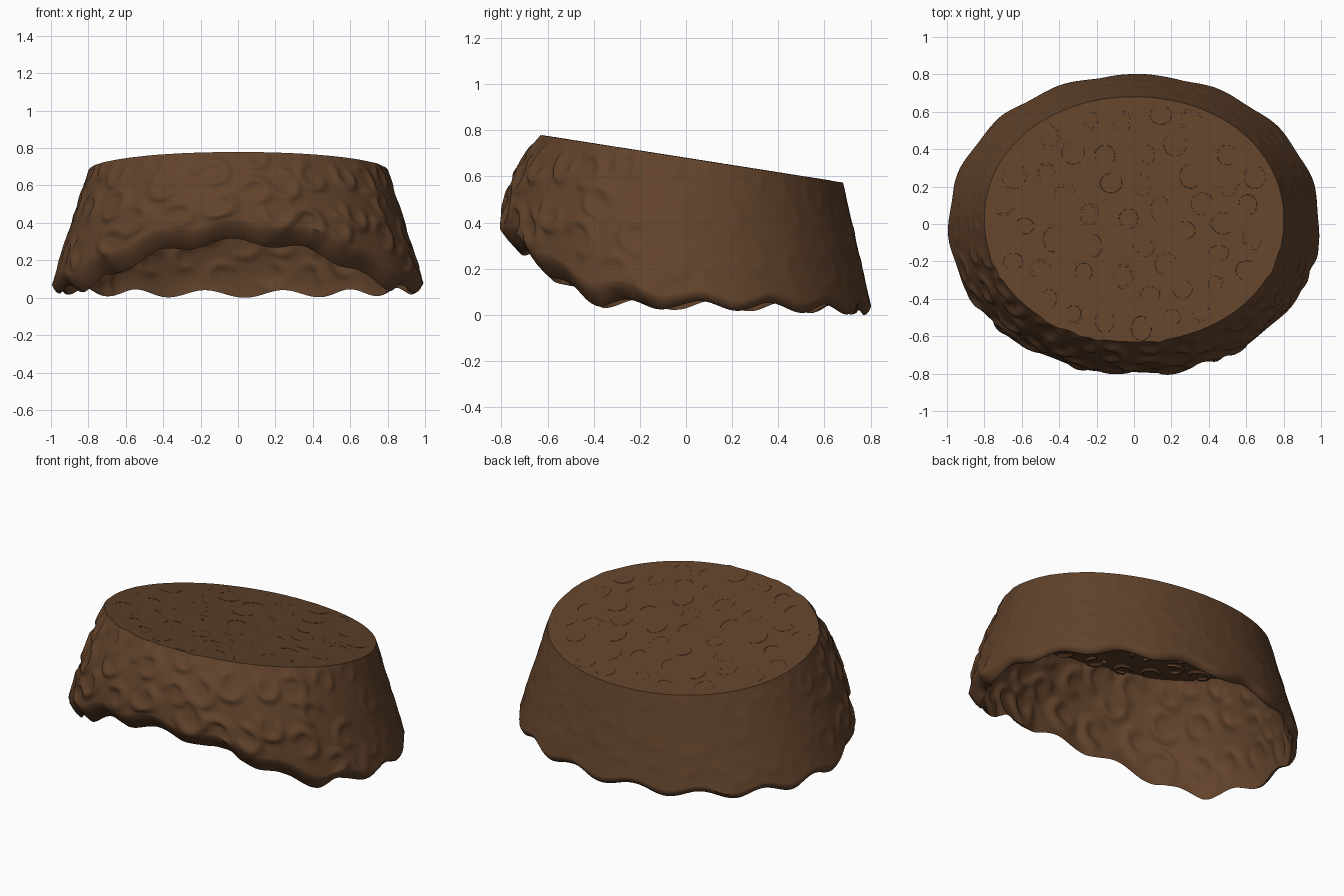
import bpy, bmesh, math, random

if "Cube" in bpy.data.objects:
    bpy.data.objects.remove(bpy.data.objects["Cube"])

random.seed(7)
N = 320                      # segments round the cap
SLOPE, TOP_Z = -0.157, 0.690  # tilted flat top
ROOF = 0.008                 # thickness of the flat top

brown = bpy.data.materials.new("dark_brown")
brown.diffuse_color = (0.120, 0.055, 0.024, 1)
brown.use_nodes = True
brown.node_tree.nodes["Principled BSDF"].inputs["Base Color"].default_value = brown.diffuse_color


def lerp(a, b, t):
    return a + (b - a) * t


def top_height(y):
    return TOP_Z + SLOPE * y


def oval(a, rx, ry, cy=0.0):
    p = 2 / 2.06
    c, s = math.cos(a), math.sin(a)
    return (rx * math.copysign(abs(c) ** p, c),
            cy + ry * math.copysign(abs(s) ** p, s))


def rim_height(y):
    keys = [(-0.8, 0.41), (-0.69, 0.325), (-0.56, 0.225), (-0.4, 0.15),
            (0, 0.09), (0.8, 0.065)]
    if y <= keys[0][0]:
        return keys[0][1]
    for (y0, z0), (y1, z1) in zip(keys, keys[1:]):
        if y <= y1:
            return lerp(z0, z1, (y - y0) / (y1 - y0))
    return keys[-1][1]


def frontness(a):
    f = min(1, max(0, 0.2 - 1.1 * math.sin(a)))
    return f * f * (3 - 2 * f)


def wave(a):
    return math.sin(15 * a - math.radians(150))


def wall_height(a):
    x, y = oval(a, 0.98, 0.795)
    return top_height(y * 0.85) - rim_height(y)


# Scattered hook-shaped locks on the wall: angle, height fraction, turn, radius
locks = []
for _ in range(1500):
    a, t = random.uniform(0, math.tau), random.uniform(0.02, 0.9)
    h = wall_height(a)
    if all(math.hypot(((a - b + math.pi) % math.tau - math.pi) * 0.85,
                      (t - u) * h) > 0.15 for b, u, _, _ in locks):
        locks.append((a, t, random.uniform(0, math.tau),
                      random.uniform(0.052, 0.072)))


def relief(a, t, near, h):
    total = 0
    for b, u, turn, r in near:
        ds = ((a - b + math.pi) % math.tau - math.pi) * 0.85
        dh = (t - u) * h
        d = math.hypot(ds, dh)
        if d > 0.14:
            continue
        ang = abs((math.atan2(dh, ds) - turn + math.pi) % math.tau - math.pi)
        fade = min(1, max(0, (2.6 - ang) / 0.9))
        total += fade * math.exp(-((d - r) / 0.022) ** 2)
    return math.tanh(total)


def wall_point(a, t, near, inside):
    h = wall_height(a)
    f = frontness(a)
    tx, ty = oval(a, 0.8, 0.655, 0.025)
    bx, by = oval(a, 0.99, 0.797)
    x, y = lerp(tx, bx, t), lerp(ty, by, t)
    z = lerp(top_height(ty), rim_height(by), t)
    push = 0.03 * f * f * math.sin(math.pi * t) + 0.006 * wave(a) * t ** 5
    shape = relief(a, t, near, h)
    z -= 0.02 * wave(a) * t ** 6
    if inside:
        # thin shell that rolls inwards at the rim
        lip = t ** 12
        push -= lerp(lerp(0.010, 0.022, f), lerp(0.035, 0.07, f), lip)
        push -= lerp(0.016, 0.026, f) * shape
        z -= lerp(ROOF, lerp(0.035, 0.1, f), lip)
    else:
        push += lerp(0.004, 0.025, f) * shape * min(1, 0.5 + t * 5)
    nx, ny = math.cos(a), math.sin(a) * 1.15
    n = math.hypot(nx, ny)
    return x + nx / n * push, y + ny / n * push, z


# Hollow cap: outer wall, rounded rim, inner wall, flat top and ceiling
bm = bmesh.new()
ROWS = 48
columns = []
for i in range(N):
    a = math.tau * i / N
    near = [k for k in locks
            if abs((a - k[0] + math.pi) % math.tau - math.pi) < 0.18]
    outer = [wall_point(a, j / ROWS, near, False) for j in range(ROWS + 1)]
    inner = [wall_point(a, 1 - j / ROWS, near, True) for j in range(ROWS + 1)]
    o, n = outer[-1], inner[0]
    rim = []
    for k in (0.3, 0.6, 0.85):
        p = [lerp(o[c], n[c], k) for c in range(3)]
        p[2] -= 0.012 * math.sin(math.pi * k)
        rim.append(tuple(p))
    columns.append(outer + rim + inner)
low = min(p[2] for col in columns for p in col)
verts = [[bm.verts.new((x, y, z - low)) for x, y, z in col] for col in columns]
for i in range(N):
    p, q = verts[i], verts[(i + 1) % N]
    for j in range(len(p) - 1):
        bm.faces.new((p[j], p[j + 1], q[j + 1], q[j]))
bm.faces.new([c[0] for c in verts])
bm.faces.new([c[-1] for c in reversed(verts)])
bmesh.ops.recalc_face_normals(bm, faces=bm.faces)
mesh = bpy.data.meshes.new("curly_cap")
bm.to_mesh(mesh)
bm.free()
cap = bpy.data.objects.new("curly_cap", mesh)
bpy.context.collection.objects.link(cap)
mesh.materials.append(brown)


# Fine hooked locks running through the flat top, raised on the ceiling
curve = bpy.data.curves.new("top_locks", "CURVE")
curve.dimensions = "3D"
curve.bevel_depth = 0.012
curve.bevel_resolution = 1
curve.use_fill_caps = True
placed = []
for _ in range(4000):
    x, y = random.uniform(-0.72, 0.72), random.uniform(-0.56, 0.62)
    if (x / 0.72) ** 2 + ((y - 0.025) / 0.59) ** 2 > 1:
        continue
    if any(math.hypot(x - u, y - v) < 0.15 for u, v in placed):
        continue
    placed.append((x, y))
    turn, sweep = random.uniform(0, math.tau), random.uniform(3.4, 5.4)
    rx, ry = random.uniform(0.04, 0.06), random.uniform(0.045, 0.065)
    s = curve.splines.new("POLY")
    s.points.add(15)
    for k, pt in enumerate(s.points):
        b = turn + sweep * k / 15
        px, py = x + rx * math.cos(b), y + ry * math.sin(b)
        pt.co = (px, py, top_height(py) - low - 0.010, 1)
tops = bpy.data.objects.new("top_locks", curve)
bpy.context.collection.objects.link(tops)
curve.materials.append(brown)

bpy.ops.object.select_all(action="DESELECT")
tops.select_set(True)
bpy.context.view_layer.objects.active = tops
bpy.ops.object.convert(target="MESH")
cap.select_set(True)
bpy.context.view_layer.objects.active = cap
bpy.ops.object.shade_smooth_by_angle(angle=math.radians(50))
